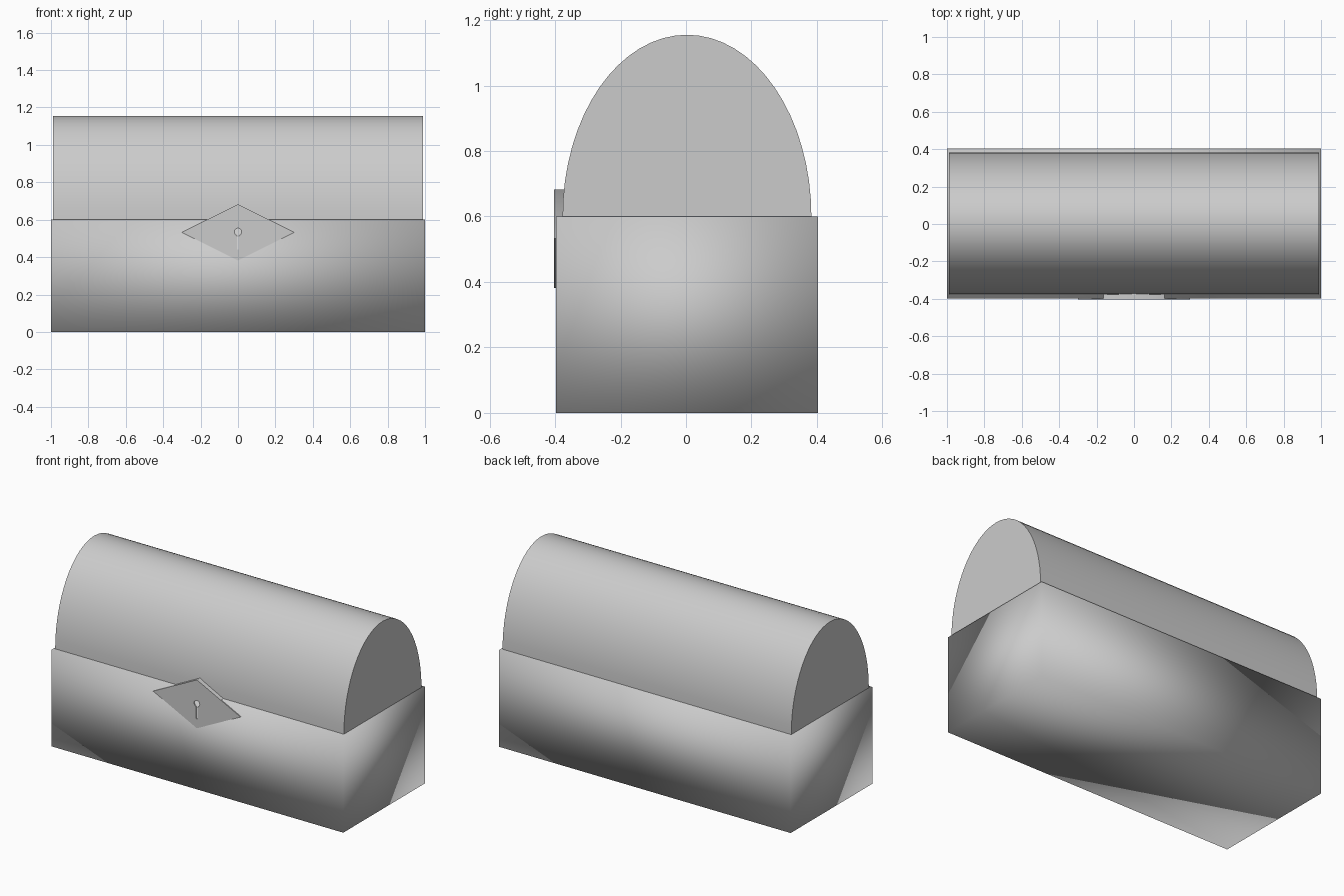
import bpy, bmesh, math
from math import sin, cos, pi
from mathutils import Vector

if "Cube" in bpy.data.objects:
    bpy.data.objects.remove(bpy.data.objects["Cube"])


def prism(name, outline, direction):
    """Extrude a closed outline of 3D points along a direction."""
    bm = bmesh.new()
    face = bm.faces.new([bm.verts.new(p) for p in outline])
    ext = bmesh.ops.extrude_face_region(bm, geom=[face])
    moved = [v for v in ext["geom"] if isinstance(v, bmesh.types.BMVert)]
    bmesh.ops.translate(bm, verts=moved, vec=Vector(direction))
    bmesh.ops.recalc_face_normals(bm, faces=bm.faces)
    mesh = bpy.data.meshes.new(name)
    bm.to_mesh(mesh)
    bm.free()
    obj = bpy.data.objects.new(name, mesh)
    bpy.context.collection.objects.link(obj)
    return obj


def smooth(obj, angle=None):
    bpy.ops.object.select_all(action='DESELECT')
    obj.select_set(True)
    bpy.context.view_layer.objects.active = obj
    if angle is None:
        bpy.ops.object.shade_smooth()
    else:
        bpy.ops.object.shade_smooth_by_angle(angle=math.radians(angle))


CY = 0.003  # chest body sits slightly back so the lock plate keeps it centred

# Chest body: box with soft shading over its corners
body = prism("chest_body",
             [(-1, CY - 0.4, 0), (1, CY - 0.4, 0), (1, CY + 0.4, 0), (-1, CY + 0.4, 0)],
             (0, 0, 0.6))
smooth(body)

# Lid: half-ellipse barrel
N = 32
arc = [(-0.99, CY + 0.38 * cos(pi * i / N), 0.6 + 0.555 * sin(pi * i / N))
       for i in range(N + 1)]
lid = prism("barrel_lid", arc, (1.98, 0, 0))
smooth(lid, 30)

# Lock plate: diamond sunk into the front
plate = prism("lock_plate",
              [(-0.3, -0.403, 0.532), (0, -0.403, 0.382), (0.3, -0.403, 0.532), (0, -0.403, 0.682)],
              (0, 0.05, 0))

# Keyhole: round hole with a slot below, cut through the plate
r, w, n = 0.02, 0.006, 24
start = -pi / 2 + math.asin(w / r)
sweep = 2 * pi - 2 * math.asin(w / r)
hole = [(r * cos(start + sweep * i / n), -0.45, 0.535 + r * sin(start + sweep * i / n))
        for i in range(n + 1)]
hole += [(-w, -0.45, 0.44), (w, -0.45, 0.44)]
cutter = prism("keyhole_cutter", hole, (0, 0.2, 0))
cutter.hide_render = True
cut = plate.modifiers.new("keyhole", 'BOOLEAN')
cut.operation = 'DIFFERENCE'
cut.solver = 'EXACT'
cut.object = cutter
bpy.context.view_layer.objects.active = plate
bpy.ops.object.modifier_apply(modifier=cut.name)
bpy.data.objects.remove(cutter)
smooth(plate, 60)
